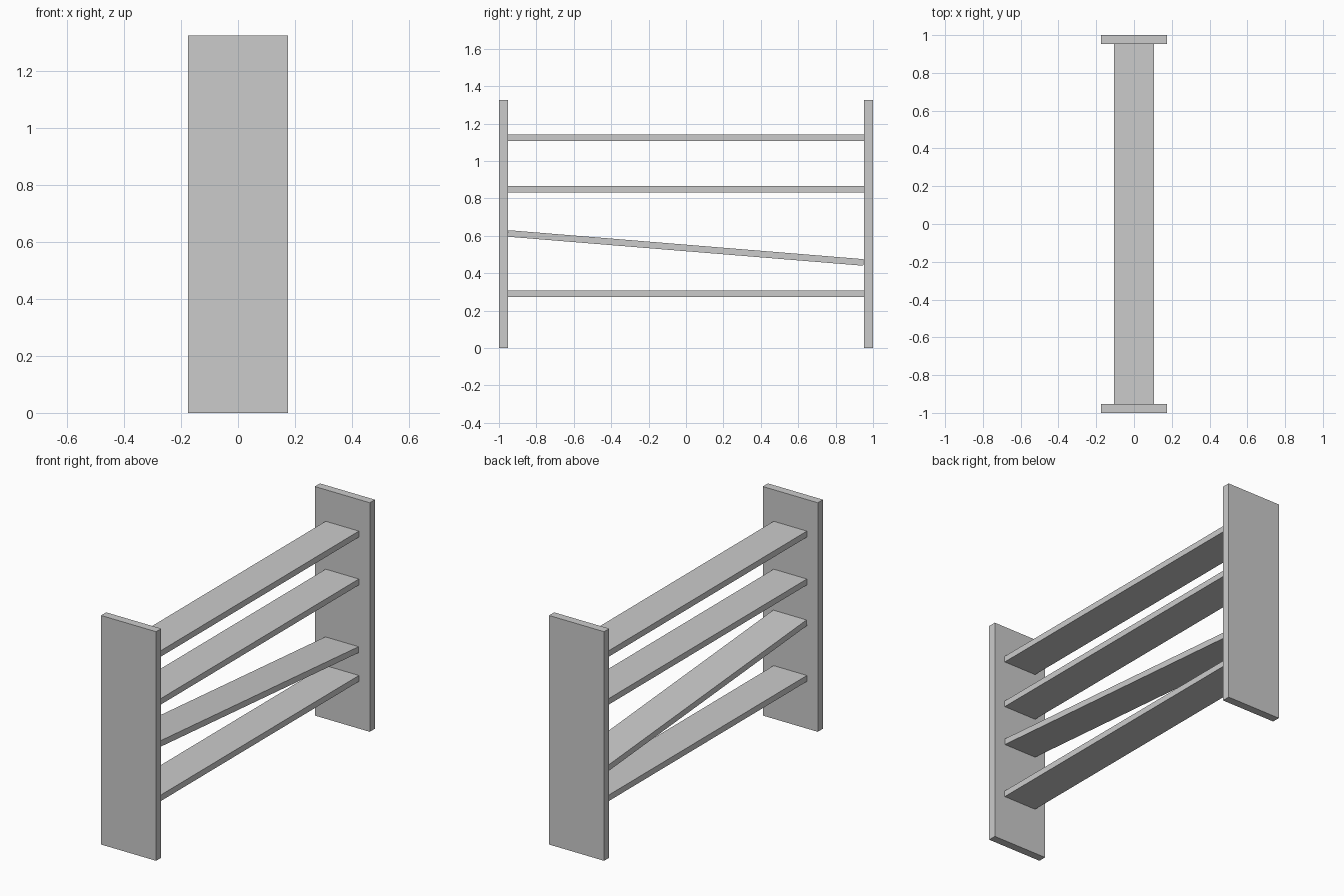
import bpy, math

if "Cube" in bpy.data.objects:
    bpy.data.objects.remove(bpy.data.objects["Cube"])

HEIGHT, PANEL_W, PANEL_T = 1.325, 0.352, 0.047
SHELF_W, SHELF_T = 0.213, 0.035
INNER = 2 - 2 * PANEL_T


def board(name, size, location, tilt=0.0):
    bpy.ops.mesh.primitive_cube_add(size=1, location=location)
    obj = bpy.context.object
    obj.name = name
    obj.scale = size
    bpy.ops.object.transform_apply(location=False, rotation=False, scale=True)
    obj.rotation_euler.x = tilt
    return obj


# Upright end panels
for name, side in (("front_panel", -1), ("back_panel", 1)):
    board(name, (PANEL_W, PANEL_T, HEIGHT),
          (0, side * (1 - PANEL_T / 2), HEIGHT / 2))

# Level shelves
for name, z in (("bottom_shelf", 0.29), ("upper_shelf", 0.848), ("top_shelf", 1.125)):
    board(name, (SHELF_W, INNER, SHELF_T), (0, 0, z))

# Sloping shelf, dropping toward the back
board("sloping_shelf", (SHELF_W, INNER, SHELF_T), (0, -0.001, 0.535),
      -math.atan2(0.155, 1.9))
